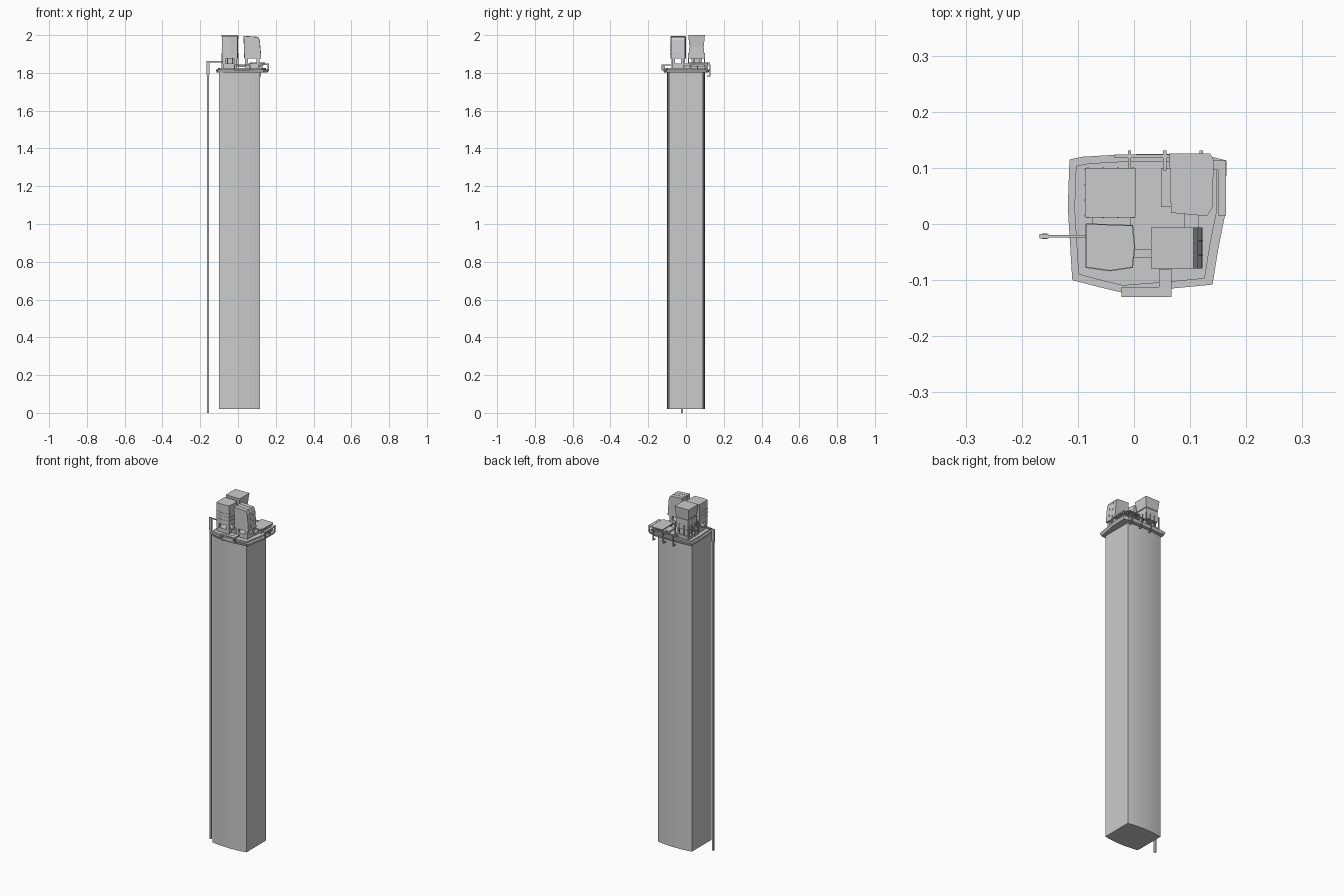
import bpy, bmesh


def loft(name, rings):
    # closed solid through rings of matching points
    bm = bmesh.new()
    vr = [[bm.verts.new(p) for p in r] for r in rings]
    n = len(vr[0])
    bm.faces.new(vr[0][::-1])
    bm.faces.new(vr[-1])
    for a, b in zip(vr, vr[1:]):
        for i in range(n):
            j = (i + 1) % n
            bm.faces.new((a[i], a[j], b[j], b[i]))
    bmesh.ops.recalc_face_normals(bm, faces=bm.faces[:])
    me = bpy.data.meshes.new(name)
    bm.to_mesh(me)
    bm.free()
    ob = bpy.data.objects.new(name, me)
    bpy.context.collection.objects.link(ob)
    return ob


def rect(x0, x1, y0, y1, z):
    return [(x0, y0, z), (x1, y0, z), (x1, y1, z), (x0, y1, z)]


def box(name, x0, x1, y0, y1, z0, z1, top=0.0):
    # top > 0 narrows the upper end
    return loft(name, [rect(x0, x1, y0, y1, z0),
                       rect(x0 + top, x1 - top, y0 + top, y1 - top, z1)])


def plate(name, pts, z0, z1, shrink=1.0):
    return loft(name, [[(x * shrink, y * shrink, z0) for x, y in pts],
                       [(x, y, z1) for x, y in pts]])


def legs(name, x0, x1, y0, y1, z0, z1, w):
    for i, x in enumerate((x0, x1)):
        for j, y in enumerate((y0, y1)):
            box(f"{name}_{i}{j}", x - w, x + w, y - w, y + w, z0, z1)


# tall column with gently bowed front and back
N, cx, hx = 8, 0.008, 0.109
bow = [(cx + hx * t, -0.09 - 0.01 * (1 - t * t))
       for t in [-1 + 2 * i / N for i in range(N + 1)]]
plate("column", bow + [(x, -y) for x, y in bow[::-1]], 0.02, 1.805)

# roof deck
deck = [(-0.11, -0.10), (-0.06, -0.113), (-0.022, -0.122), (0.067, -0.115),
        (0.14, -0.108), (0.15, -0.045), (0.163, 0.02), (0.165, 0.113),
        (0.138, 0.12), (0.135, 0.126), (-0.02, 0.124), (-0.09, 0.12),
        (-0.115, 0.115), (-0.118, 0.03)]
plate("deck", deck, 1.802, 1.818, 0.95)
plate("deck_upper", [(x * 0.9, y * 0.9) for x, y in deck], 1.816, 1.826)

# front ledge on posts
box("front_ledge", -0.022, 0.067, -0.13, -0.112, 1.838, 1.845)
box("front_ledge_inner", 0.045, 0.067, -0.112, -0.08, 1.838, 1.845)
box("front_ledge_base", -0.022, 0.067, -0.13, -0.10, 1.812, 1.819)
legs("front_ledge_post", -0.018, 0.063, -0.127, -0.115, 1.815, 1.84, 0.003)

# raised rail on the right edge
box("right_rail", 0.15, 0.164, 0.015, 0.112, 1.842, 1.849)
box("right_rail_end", 0.136, 0.164, 0.096, 0.113, 1.842, 1.849)
for i, y in enumerate((0.02, 0.06, 0.107)):
    box(f"right_rail_post_{i}", 0.157, 0.163, y - 0.003, y + 0.003, 1.815, 1.845)

# low sheet canopy at the back right
plate("canopy", [(0.066, 0.02), (0.13, 0.014), (0.14, 0.03), (0.142, 0.115),
                 (0.135, 0.126), (0.063, 0.126)], 1.85, 1.856)
legs("canopy_leg", 0.075, 0.125, 0.03, 0.113, 1.82, 1.852, 0.004)
box("canopy_box", 0.048, 0.125, 0.03, 0.10, 1.824, 1.836)

# hooks hanging off the back edge
for i, x in enumerate((-0.008, 0.055, 0.12)):
    box(f"hook_arm_{i}", x - 0.003, x + 0.003, 0.095, 0.131, 1.838, 1.844)
    box(f"hook_drop_{i}", x - 0.003, x + 0.003, 0.125, 0.131, 1.782, 1.84)
    box(f"hook_foot_{i}", x - 0.003, x + 0.003, 0.111, 0.131, 1.78, 1.786)
box("back_bar", -0.035, 0.135, 0.118, 0.124, 1.838, 1.844)

# front left tank: ridged box on feet
box("left_tank_base", -0.08, -0.005, -0.076, -0.006, 1.826, 1.85)
legs("left_tank_foot", -0.074, -0.012, -0.07, -0.012, 1.848, 1.88, 0.008)
outline = [(-0.085, -0.077), (-0.043, -0.083), (-0.003, -0.077),
           (0.001, -0.04), (-0.003, -0.003), (-0.085, 0.0)]
plate("left_tank", outline, 1.875, 1.992)
for i, z in enumerate((1.9, 1.92, 1.94)):
    plate(f"left_tank_band_{i}", [(-0.043 + (x + 0.043) * 1.03,
          -0.04 + (y + 0.04) * 1.03) for x, y in outline], z, z + 0.003)

# back left tank: two stacked boxes over a ring of posts
box("back_tank_base", -0.085, 0.0, 0.015, 0.098, 1.826, 1.842)
box("back_tank_core", -0.07, -0.014, 0.028, 0.086, 1.84, 1.88)
box("back_tank_lower", -0.08, -0.004, 0.016, 0.094, 1.875, 1.935)
box("back_tank_neck", -0.076, -0.008, 0.022, 0.09, 1.934, 1.942)
box("back_tank_upper", -0.081, -0.003, 0.018, 0.094, 1.94, 2.0, -0.006)
for i in range(4):
    t = i / 3
    x, y = -0.082 + 0.08 * t, 0.015 + 0.082 * t
    for j, (px, py) in enumerate(((x, 0.013), (x, 0.099), (-0.086, y), (0.001, y))):
        box(f"back_tank_post_{i}{j}", px - 0.002, px + 0.002,
            py - 0.002, py + 0.002, 1.826, 1.905)

# front right tank: sloped right side, shallow bands over the top
box("right_tank_base", 0.038, 0.112, -0.072, -0.012, 1.826, 1.85)
legs("right_tank_foot", 0.046, 0.106, -0.066, -0.018, 1.848, 1.88, 0.008)
side = [(0.034, 1.875), (0.122, 1.875), (0.12, 1.91), (0.114, 1.975),
        (0.106, 1.99), (0.03, 1.995)]
loft("right_tank", [[(x, y, z) for x, z in side] for y in (-0.079, -0.006)])
for i, y in enumerate((-0.055, -0.03)):
    loft(f"right_tank_band_{i}", [[(0.076 + (x - 0.076) * 1.02, yy, z + 0.001)
         for x, z in side] for yy in (y - 0.001, y + 0.001)])

# connecting pipes on the deck
box("pipe_front", 0.0, 0.04, -0.06, -0.045, 1.832, 1.845)
box("pipe_right", 0.09, 0.115, -0.01, 0.03, 1.826, 1.84)
box("pipe_left", -0.075, -0.005, -0.006, 0.016, 1.832, 1.85)

# drain pipe beside the column with its arm
box("drain_pipe", -0.164, -0.154, -0.027, -0.017, 0.0, 1.80)
box("drain_pipe_head", -0.168, -0.152, -0.026, -0.018, 1.79, 1.862)
box("drain_arm", -0.16, -0.075, -0.024, -0.02, 1.856, 1.862)
